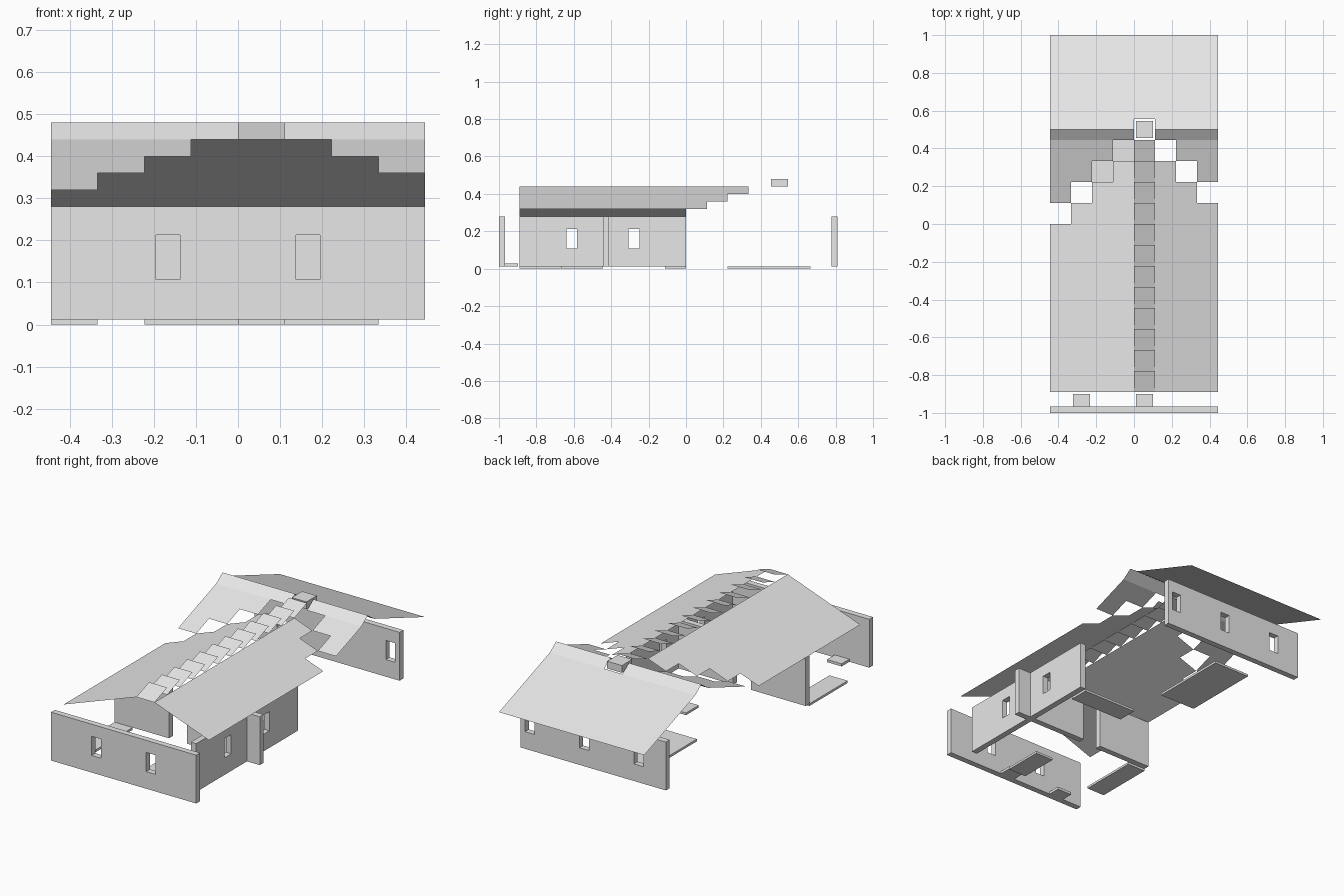
import bpy, bmesh
from mathutils import Vector

if "Cube" in bpy.data.objects:
    bpy.data.objects.remove(bpy.data.objects["Cube"])

U = 1 / 9            # building grid module
T = 0.033            # wall thickness
FLOOR = 0.0125       # floor slab thickness
EAVE, RIDGE, PEAK = 0.28, 0.44, 0.48
RISE = 0.04          # roof rise per module

grey = bpy.data.materials.new("plain_grey")
grey.diffuse_color = (0.8, 0.8, 0.8, 1)
grey.use_nodes = True
grey.node_tree.nodes["Principled BSDF"].inputs["Base Color"].default_value = grey.diffuse_color


def finish(bm, name):
    me = bpy.data.meshes.new(name)
    bmesh.ops.remove_doubles(bm, verts=bm.verts, dist=1e-5)
    bm.to_mesh(me)
    bm.free()
    me.materials.append(grey)
    ob = bpy.data.objects.new(name, me)
    bpy.context.collection.objects.link(ob)
    return ob


def box(name, x0, x1, y0, y1, z0, z1):
    bm = bmesh.new()
    bmesh.ops.create_cube(bm, size=1)
    for v in bm.verts:
        v.co = ((x0 + x1) / 2 + v.co.x * (x1 - x0),
                (y0 + y1) / 2 + v.co.y * (y1 - y0),
                (z0 + z1) / 2 + v.co.z * (z1 - z0))
    finish(bm, name)


def wall(name, axis, start, end, offset, windows=()):
    """Upright slab along an axis, with window openings at the given centres."""
    half = U / 4 + 0.001
    cuts = sorted([start, end] + [w + s * half for w in windows for s in (-1, 1)])
    levels = [FLOOR, 0.107, 0.213, EAVE]

    def place(a, z):
        return (a, offset, z) if axis == 'x' else (offset, a, z)

    bm = bmesh.new()
    for i in range(len(cuts) - 1):
        for j in range(3):
            if i % 2 == 1 and j == 1:
                continue                      # window opening
            a, b, c, d = cuts[i], cuts[i + 1], levels[j], levels[j + 1]
            bm.faces.new([bm.verts.new(place(*p)) for p in ((a, c), (b, c), (b, d), (a, d))])
    bmesh.ops.remove_doubles(bm, verts=bm.verts, dist=1e-5)
    ext = bmesh.ops.extrude_face_region(bm, geom=bm.faces[:], use_keep_orig=True)
    push = Vector((0, T, 0)) if axis == 'x' else Vector((T, 0, 0))
    bmesh.ops.translate(bm, vec=push, verts=[g for g in ext["geom"] if isinstance(g, bmesh.types.BMVert)])
    bmesh.ops.recalc_face_normals(bm, faces=bm.faces)
    finish(bm, name)


def roof(name, rects):
    """Thin roof sheet; each patch is x0, x1, y0, y1 with a height function."""
    bm = bmesh.new()
    for x0, x1, y0, y1, h in rects:
        bm.faces.new([bm.verts.new((x, y, h(x, y)))
                      for x, y in ((x0, y0), (x1, y0), (x1, y1), (x0, y1))])
    finish(bm, name)


# Walls
wall("front_wall", 'x', -4 * U, 4 * U, -9 * U, (-1.5 * U, 1.5 * U))
wall("back_wall", 'x', -4 * U, 4 * U, 7 * U, (-2.5 * U, 0.5 * U, 3.5 * U))
wall("side_wall", 'y', -8 * U, 0, 3 * U, (-5.5 * U, -2.5 * U))
wall("cross_wall_left", 'x', -4 * U, -U, -4 * U)
wall("cross_wall_right", 'x', 0, 4 * U, -4 * U)

# Floor slabs, in grid modules
for i, (x0, x1, y0, y1) in enumerate([(-4, -3, -7, -4), (0, 1, -8, -6),
                                      (0, 3, -1, 0), (-2, 0, 2, 6)]):
    box(f"floor_slab_{i + 1}", x0 * U, x1 * U, y0 * U, y1 * U, 0, FLOOR)

# Low pads behind the front wall, and the chimney block
for i, x in enumerate((-2.5, 0.5)):
    box(f"floor_pad_{i + 1}", x * U - 0.045, x * U + 0.045,
        -8.5 * U - 0.045, -8.5 * U + 0.045, FLOOR, 0.027)
box("chimney", 0.5 * U - 0.045, 0.5 * U + 0.045, 4.5 * U - 0.045, 4.5 * U + 0.045, RIDGE, PEAK)

# Long wing roof: two slopes with stepped ends at the valley
roof("long_roof_left", [((k - 4) * U, (k - 3) * U, -8 * U, k * U,
                         lambda x, y: RIDGE + RISE * x / U) for k in range(4)])
roof("long_roof_right", [(k * U, (k + 1) * U, -8 * U, (4 - k) * U,
                          lambda x, y: RIDGE - RISE * (x / U - 1)) for k in (1, 2, 3)])

# Ridge tiles: a row of tilted sheets
for k in range(-8, 4):
    roof(f"ridge_tile_{k + 9}", [(0, U, k * U, (k + 1) * U,
                                  lambda x, y, k=k: RIDGE + RISE * (y / U - k))])


# Back wing roof
def south(x, y):
    return RIDGE + RISE * (y / U - 4)


def north(x, y):
    return RIDGE - RISE * (y / U - 5)


def cap(x, y):
    return PEAK - 2 * RISE * abs(y / U - 4.5)


roof("back_roof_south_left", [((k - 4) * U, (k - 3) * U, (k + 1) * U, 4 * U, south) for k in range(3)])
roof("back_roof_south_right", [(k * U, (k + 1) * U, (5 - k) * U, 4 * U, south) for k in (2, 3)])
roof("back_roof_north", [(-4 * U, 4 * U, 5 * U, 9 * U, north)])
for side, x0, x1 in (("left", -4, 0), ("right", 1, 4)):
    roof(f"back_ridge_cap_{side}", [(x0 * U, x1 * U, y * U, (y + 0.5) * U, cap) for y in (4, 4.5)])
